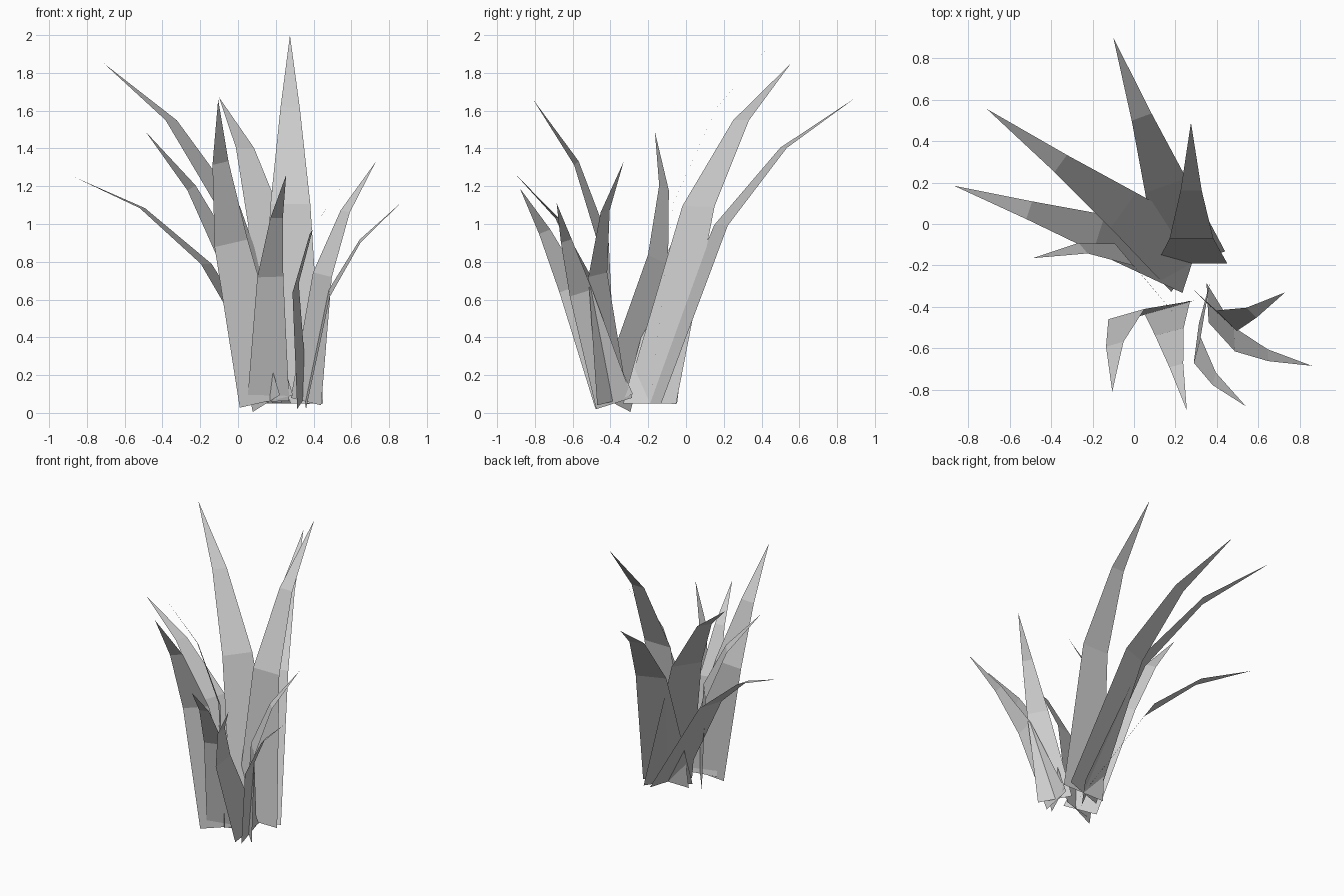
import bpy, math
from mathutils import Vector

if "Cube" in bpy.data.objects:
    bpy.data.objects.remove(bpy.data.objects["Cube"])

# Shared leaf profile: (distance along chord, backward bow, width factor)
PROFILE = [(0.0, 0.0, 1.0), (0.502, 0.113, 0.62), (0.772, 0.089, 0.30)]


def blade(name, base, tip, azimuth, half_width):
    """Flat tapering blade, bowed between base and tip; azimuth is its width direction."""
    base, tip = Vector(base), Vector(tip)
    chord = tip - base
    length = chord.length
    t = chord.normalized()
    a = math.radians(azimuth)
    side = Vector((math.cos(a), math.sin(a), 0))
    side.z = -side.dot(t) / t.z
    side.normalize()
    outward = side.cross(t)
    verts = []
    for along, bow, width in PROFILE:
        mid = base + (t * along - outward * bow) * length
        verts += [mid - side * half_width * width, mid + side * half_width * width]
    verts.append(tip)
    faces = [(0, 1, 3, 2), (2, 3, 5, 4), (4, 5, 6)]
    mesh = bpy.data.meshes.new(name)
    mesh.from_pydata([tuple(v) for v in verts], [], faces)
    mesh.update()
    obj = bpy.data.objects.new(name, mesh)
    bpy.context.collection.objects.link(obj)


# Tall back blades fan out from one root
ROOT = (0.28, -0.19, 0.05)
for i, (tip, azimuth, width) in enumerate([
    ((0.275, 0.49, 2.00), 180, 0.17),
    ((-0.10, 0.90, 1.67), 200, 0.17),
    ((-0.71, 0.555, 1.85), 234, 0.17),
    ((-0.87, 0.185, 1.25), 252, 0.15),
]):
    blade(f"tall_blade_{i + 1}", ROOT, tip, azimuth, width)

# Shorter front blades, twisted sideways
for i, (base, tip, azimuth, width) in enumerate([
    ((0.15, -0.41, 0.06), (-0.105, -0.81, 1.66), 16, 0.15),
    ((0.15, -0.38, 0.05), (-0.49, -0.165, 1.49), -50, 0.12),
    ((0.16, -0.40, 0.06), (0.255, -0.90, 1.26), 15, 0.115),
    ((0.34, -0.38, 0.06), (0.54, -0.88, 1.19), 75, 0.11),
    ((0.355, -0.38, 0.05), (0.86, -0.685, 1.11), 93, 0.10),
    ((0.36, -0.39, 0.06), (0.73, -0.33, 1.33), 135, 0.115),
]):
    blade(f"short_blade_{i + 1}", base, tip, azimuth, width)
